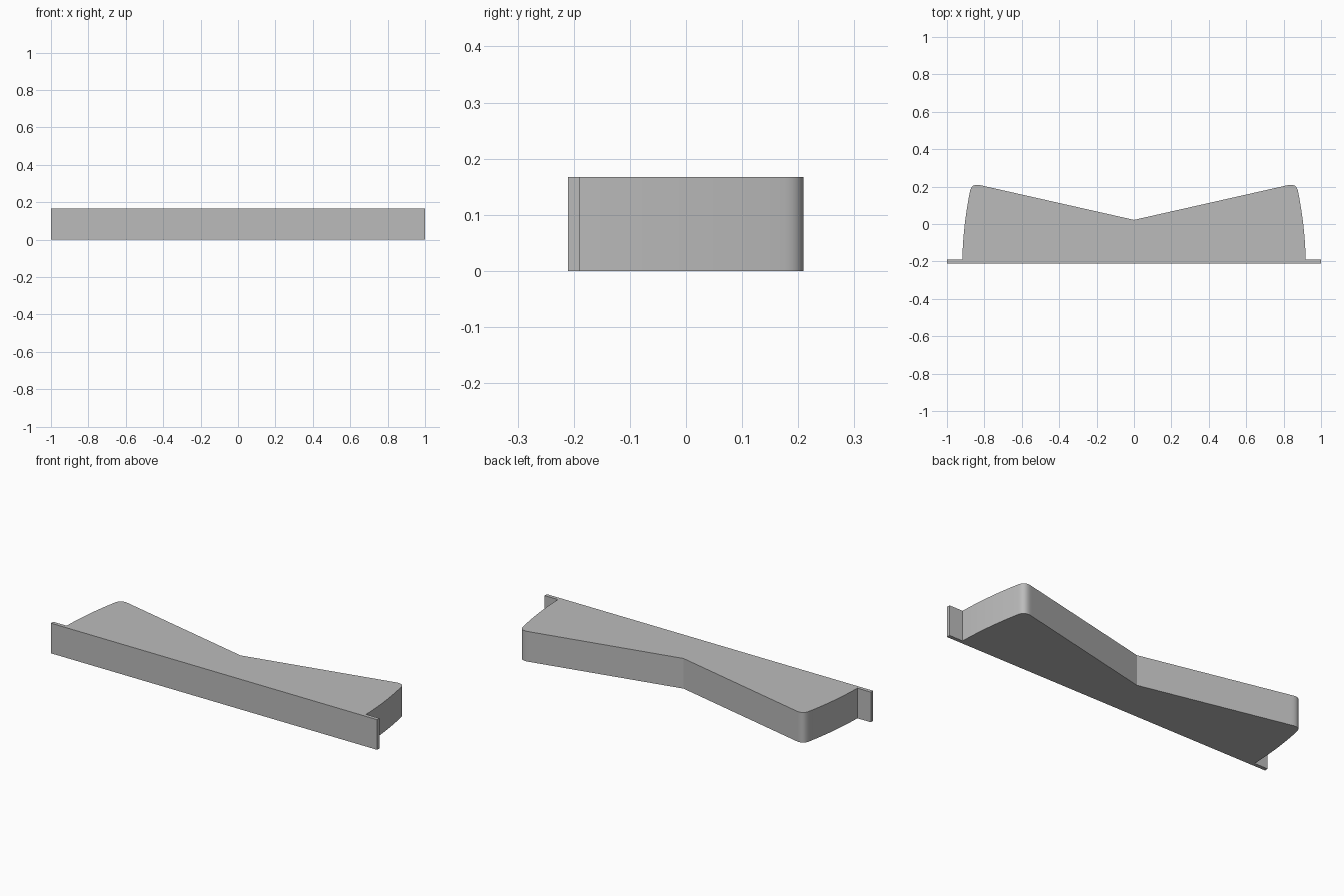
import bpy
import bmesh
from mathutils import Vector
from mathutils.geometry import interpolate_bezier

cube = bpy.data.objects.get("Cube")
if cube:
    bpy.data.objects.remove(cube, do_unlink=True)

HEIGHT = 0.167
grey = bpy.data.materials.new("plain grey")
grey.use_nodes = True
color = (0.5, 0.5, 0.5, 1)
grey.diffuse_color = color
grey.node_tree.nodes["Principled BSDF"].inputs["Base Color"].default_value = color


def curve(a, b, c, d, steps):
    points = [Vector((*p, 0)) for p in (a, b, c, d)]
    return [(p.x, p.y) for p in interpolate_bezier(*points, steps)]


# Right half of the outline: curved end, rounded shoulder, straight slope to the notch
end = curve((0.918, -0.19), (0.915, -0.06), (0.9, 0.06), (0.877, 0.175), 13)
shoulder = curve((0.877, 0.175), (0.87, 0.208), (0.85, 0.215), (0.815, 0.206), 13)
half = [(1, -0.21), (1, -0.19)] + end + shoulder[1:]
outline = half + [(0, 0.022)] + [(-x, y) for x, y in reversed(half)]

# Flanged body extruded straight up from the outline
bm = bmesh.new()
base = bm.faces.new([bm.verts.new((x, y, 0)) for x, y in outline])
top = bmesh.ops.extrude_face_region(bm, geom=[base], use_keep_orig=True)
verts = [v for v in top["geom"] if isinstance(v, bmesh.types.BMVert)]
bmesh.ops.translate(bm, vec=(0, 0, HEIGHT), verts=verts)
bmesh.ops.recalc_face_normals(bm, faces=bm.faces)
mesh = bpy.data.meshes.new("flanged_body")
bm.to_mesh(mesh)
bm.free()
mesh.materials.append(grey)
body = bpy.data.objects.new("flanged_body", mesh)
bpy.context.collection.objects.link(body)

# Smooth the rounded ends, keep the rims and notch sharp
bpy.ops.object.select_all(action="DESELECT")
body.select_set(True)
bpy.context.view_layer.objects.active = body
bpy.ops.object.shade_smooth_by_angle(angle=0.4)
